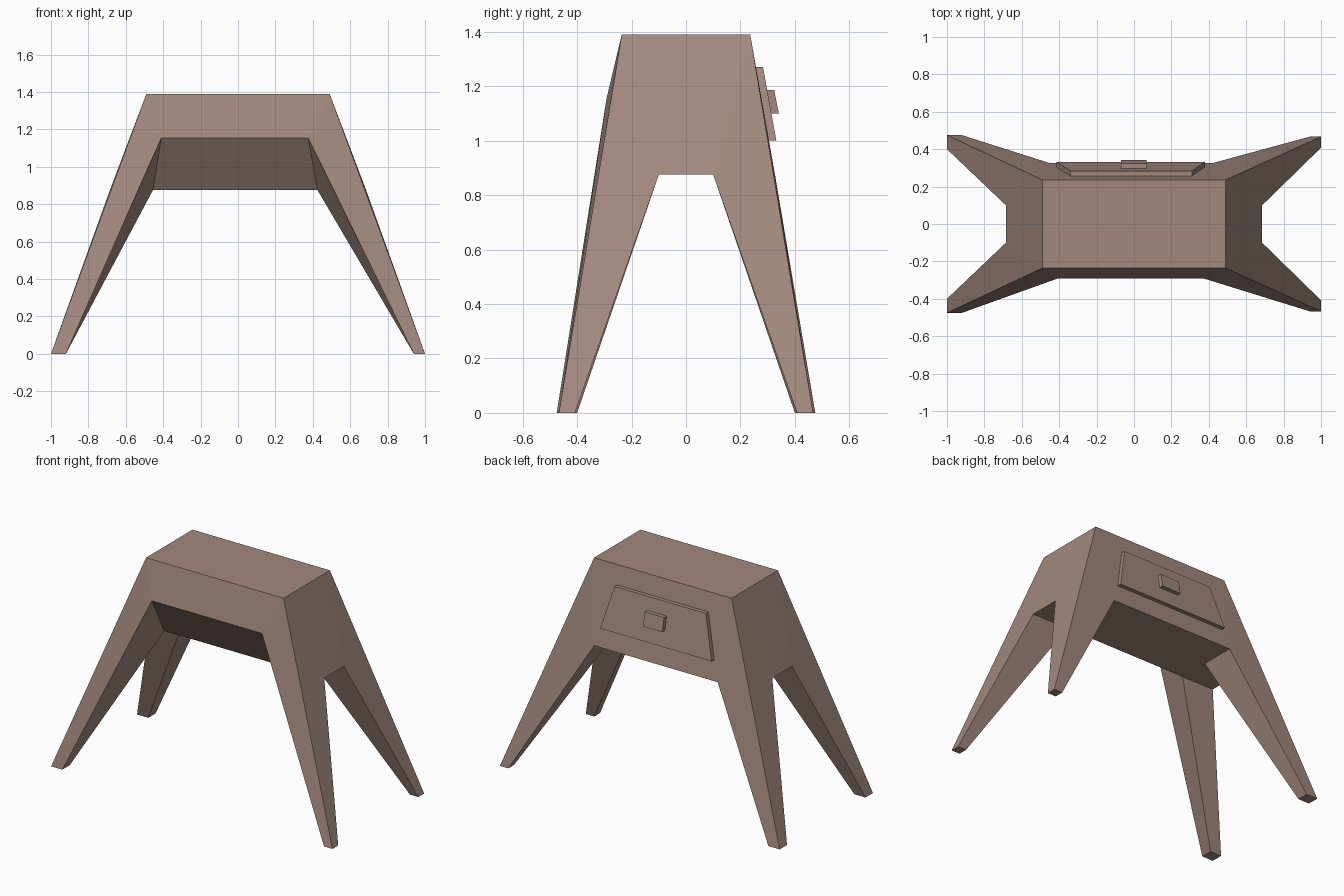
import bpy, bmesh

if "Cube" in bpy.data.objects:
    bpy.data.objects.remove(bpy.data.objects["Cube"])

wood = bpy.data.materials.new("brown_wood")
wood.diffuse_color = (0.36, 0.25, 0.21, 1)
wood.use_nodes = True
wood.node_tree.nodes["Principled BSDF"].inputs["Base Color"].default_value = wood.diffuse_color


def add_object(name, bm):
    bmesh.ops.recalc_face_normals(bm, faces=bm.faces)
    mesh = bpy.data.meshes.new(name)
    bm.to_mesh(mesh)
    bm.free()
    mesh.materials.append(wood)
    obj = bpy.data.objects.new(name, mesh)
    bpy.context.collection.objects.link(obj)
    return obj


# Table body: four splayed corners, each with a tapered square leg
bm = bmesh.new()
corners = {}
for sx in (-1, 1):
    for sy in (-1, 1):
        foot_x, foot_y, inner_x = (0.92, 0.40, 0.455) if sx < 0 else (0.94, 0.408, 0.425)
        outer_y = 0.475 if sx < 0 else 0.467
        # the front (-y) opening is cut higher than the back one
        if sy < 0:
            face = (0.41 if sx < 0 else 0.375, 0.292, 1.155)
        else:
            face = (inner_x, 0.327, 0.875)
        points = {
            "top": (0.49, 0.236, 1.39),
            "face": face,
            "side": (0.685, 0.10, 0.875),
            "inner": (inner_x, 0.10, 0.875),
            "foot_outer": (1.0, outer_y, 0),
            "foot_face": (foot_x, outer_y, 0),
            "foot_side": (1.0, foot_y, 0),
            "foot_inner": (foot_x, foot_y, 0),
        }
        c = {k: bm.verts.new((sx * x, sy * y, z)) for k, (x, y, z) in points.items()}
        corners[sx, sy] = c
        # leg sides and foot
        for names in (("top", "foot_outer", "foot_face", "face"),
                      ("top", "foot_outer", "foot_side", "side"),
                      ("face", "foot_face", "foot_inner", "inner"),
                      ("side", "foot_side", "foot_inner", "inner"),
                      ("foot_outer", "foot_face", "foot_inner", "foot_side")):
            bm.faces.new([c[n] for n in names])

# Aprons and underside strips joining neighbouring corners
for s in (-1, 1):
    for a, b, part in (((-1, s), (1, s), "face"), ((s, -1), (s, 1), "side")):
        for upper, lower in (("top", part), (part, "inner")):
            bm.faces.new([corners[a][upper], corners[b][upper],
                          corners[b][lower], corners[a][lower]])
# Table top and flat underside
for part in ("top", "inner"):
    bm.faces.new([corners[k][part] for k in ((-1, -1), (1, -1), (1, 1), (-1, 1))])
add_object("table_body", bm)


# Sloped slab on the back: each row is (z, x_min, x_max, y_inner, y_outer)
def sloped_slab(name, rows):
    bm = bmesh.new()
    rings = []
    for z, x0, x1, y0, y1 in rows:
        rings.append([bm.verts.new(p) for p in
                      ((x0, y0, z), (x1, y0, z), (x1, y1, z), (x0, y1, z))])
    low, high = rings
    bm.faces.new(low)
    bm.faces.new(high)
    for i in range(4):
        j = (i + 1) % 4
        bm.faces.new((low[i], low[j], high[j], high[i]))
    return add_object(name, bm)


sloped_slab("drawer_front", [(1.0, -0.415, 0.38, 0.29, 0.332), (1.27, -0.34, 0.31, 0.245, 0.283)])
sloped_slab("drawer_knob", [(1.10, -0.07, 0.067, 0.30, 0.341), (1.187, -0.07, 0.067, 0.285, 0.324)])
